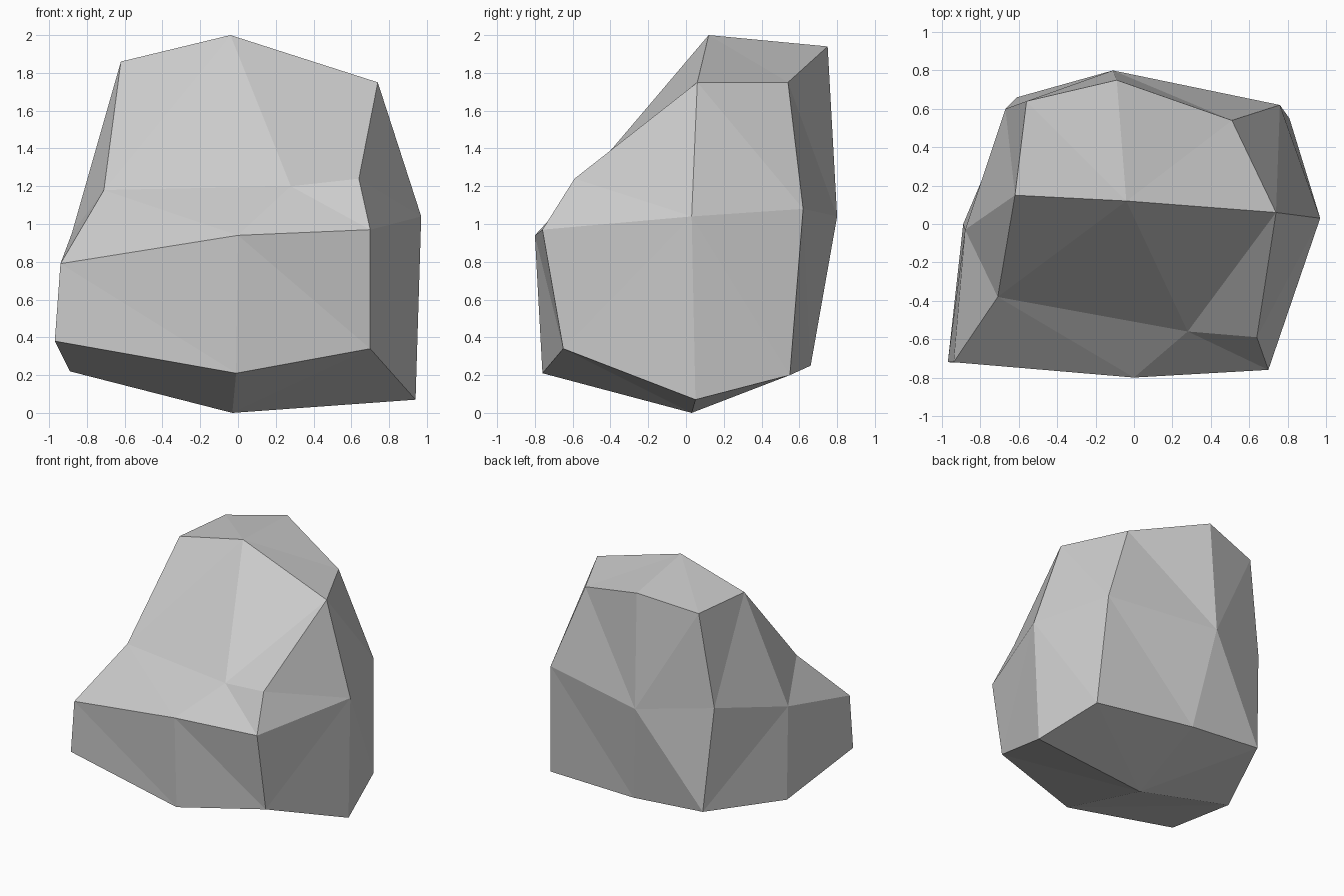
import bpy
import bmesh

# Remove the default cube only
default_cube = bpy.data.objects.get("Cube")
if default_cube:
    bpy.data.objects.remove(default_cube, do_unlink=True)


def make_material(name, colour):
    material = bpy.data.materials.new(name)
    material.use_nodes = True
    material.diffuse_color = colour
    for node in material.node_tree.nodes:
        if node.type == 'BSDF_PRINCIPLED':
            node.inputs["Base Color"].default_value = colour
            node.inputs["Roughness"].default_value = 0.9
    return material


# Cross-sections of the boulder, each running counter-clockwise
# from the front corner on the -x side
base_ring = [(-.97, -.72, .38), (-.01, -.76, .21), (.7, -.65, .34), (.94, .05, .07),
             (.81, .55, .2), (0, .66, .25), (-.61, .66, .3), (-.89, 0, .22)]
waist_ring = [(-.94, -.72, .79), (0, -.8, .94), (.7, -.76, .97), (.97, .03, 1.04),
              (.76, .62, 1.08), (-.11, .8, 1.04), (-.67, .6, 1.12), (-.88, -.03, .95)]
crown_ring = [(-.71, -.38, 1.18), (.28, -.56, 1.2), (.64, -.59, 1.24), (.74, .06, 1.75),
              (.51, .54, 1.75), (-.09, .75, 1.94), (-.56, .64, 1.86), (-.62, .15, 1.86)]
base_centre = (-.03, .03, 0)
crown_centre = (-.04, .12, 2)


def loft(bm, lower, upper):
    """Join two rings with a band of quads."""
    count = len(lower)
    for i in range(count):
        j = (i + 1) % count
        bm.faces.new((lower[i], lower[j], upper[j], upper[i]))


def cap(bm, ring, centre):
    """Close a ring with one quad per corner, meeting at a centre point."""
    middle = bm.verts.new(centre)
    for i in range(0, len(ring), 2):
        bm.faces.new((ring[i - 1], ring[i], ring[i + 1], middle))


# Boulder: two lofted bands, closed above and below
bm = bmesh.new()
base, waist, crown = [[bm.verts.new(point) for point in ring]
                      for ring in (base_ring, waist_ring, crown_ring)]
loft(bm, base, waist)
loft(bm, waist, crown)
cap(bm, base, base_centre)
cap(bm, crown, crown_centre)

# Facets: split every quad along its shorter diagonal
bmesh.ops.triangulate(bm, faces=bm.faces[:], quad_method='SHORT_EDGE')
bmesh.ops.recalc_face_normals(bm, faces=bm.faces[:])
for face in bm.faces:
    face.smooth = False

mesh = bpy.data.meshes.new("boulder")
bm.to_mesh(mesh)
bm.free()
mesh.materials.append(make_material("stone grey", (0.6, 0.6, 0.6, 1)))
boulder = bpy.data.objects.new("boulder", mesh)
bpy.context.collection.objects.link(boulder)
